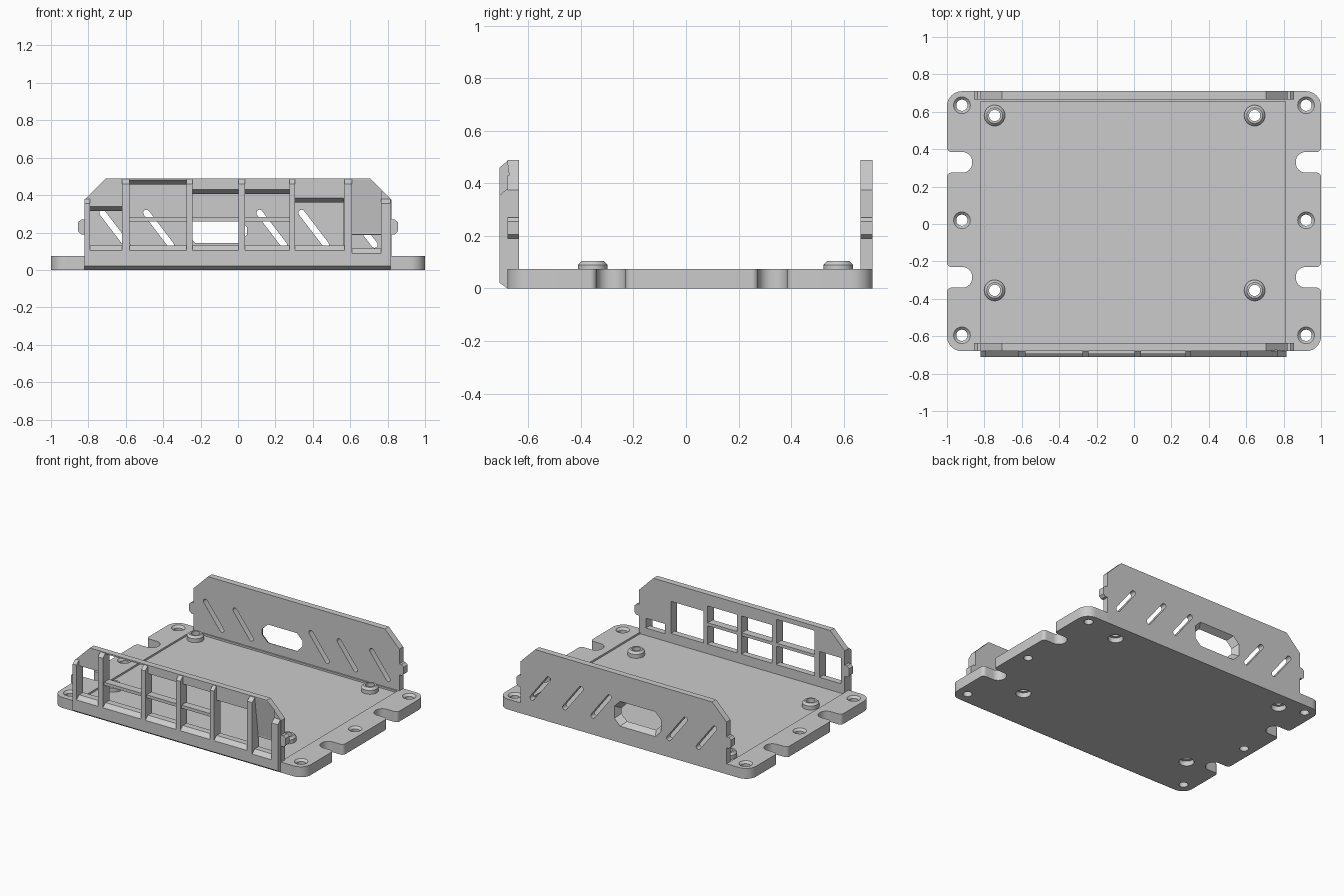
import bpy, bmesh, math
from mathutils import Vector

old = bpy.data.objects.get("Cube")
if old:
    bpy.data.objects.remove(old, do_unlink=True)

grey = bpy.data.materials.new("plain grey")
grey.use_nodes = True
grey.diffuse_color = (0.6, 0.6, 0.6, 1)
grey.node_tree.nodes["Principled BSDF"].inputs["Base Color"].default_value = grey.diffuse_color


def finish(name, bm):
    bmesh.ops.recalc_face_normals(bm, faces=bm.faces)
    mesh = bpy.data.meshes.new(name)
    bm.to_mesh(mesh)
    bm.free()
    mesh.materials.append(grey)
    ob = bpy.data.objects.new(name, mesh)
    bpy.context.collection.objects.link(ob)
    return ob


def add_prism(bm, points, axis, low, high):
    """Extrude a 2D outline along one axis."""
    def place(p):
        v = list(p)
        v.insert("xyz".index(axis), low)
        return v
    face = bm.faces.new([bm.verts.new(place(p)) for p in points])
    shift = [0, 0, 0]
    shift["xyz".index(axis)] = high - low
    new = bmesh.ops.extrude_face_region(bm, geom=[face])["geom"]
    bmesh.ops.translate(bm, vec=shift, verts=[v for v in new if isinstance(v, bmesh.types.BMVert)])


def add_rings(bm, profile, x, y, closed, steps=32):
    """Revolve a radius/height profile; closed makes a tube, open a capped solid."""
    rings = [[bm.verts.new((x + r * math.cos(math.tau * i / steps), y + r * math.sin(math.tau * i / steps), z))
              for i in range(steps)] for r, z in profile]
    pairs = list(zip(rings, rings[1:]))
    if closed:
        pairs.append((rings[-1], rings[0]))
    else:
        bm.faces.new(rings[0])
        bm.faces.new(rings[-1])
    for a, b in pairs:
        for i in range(steps):
            k = (i + 1) % steps
            bm.faces.new((a[i], a[k], b[k], b[i]))


def rounded(corners, steps=8):
    """Outline from (x, y, radius) corners, rounded by arcs."""
    out = []
    for i, (x, y, r) in enumerate(corners):
        p = Vector((x, y))
        a = (Vector(corners[i - 1][:2]) - p).normalized()
        b = (Vector(corners[(i + 1) % len(corners)][:2]) - p).normalized()
        half = a.angle(b) / 2
        centre = p + (a + b).normalized() * r / math.sin(half)
        start = (p + a * r / math.tan(half) - centre).normalized()
        end = (p + b * r / math.tan(half) - centre).normalized()
        sweep = start.angle(end)
        for s in range(steps + 1):
            t = s / steps
            d = start * math.sin((1 - t) * sweep) + end * math.sin(t * sweep)
            out.append(tuple(centre + d.normalized() * r))
    return out


def cut(ob, bm):
    cutter = finish("cutter", bm)
    cutter.hide_render = True
    mod = ob.modifiers.new("cut", "BOOLEAN")
    mod.operation, mod.solver, mod.object = "DIFFERENCE", "EXACT", cutter
    deps = bpy.context.evaluated_depsgraph_get()
    mesh = bpy.data.meshes.new_from_object(ob.evaluated_get(deps))
    ob.modifiers.clear()
    ob.data = mesh
    bpy.data.objects.remove(cutter, do_unlink=True)


def smooth(ob):
    bpy.ops.object.select_all(action="DESELECT")
    ob.select_set(True)
    bpy.context.view_layer.objects.active = ob
    bpy.ops.object.shade_smooth_by_angle(angle=math.radians(30))


def rect(a0, a1, b0, b1):
    return [(a0, b0), (a1, b0), (a1, b1), (a0, b1)]


# Base plate with rounded corners and side notches
FRONT, BACK, TOP = -0.68, 0.71, 0.075
side = [(1, FRONT, 0.08)]
for y in (-0.285, 0.33):
    side += [(1, y - 0.055, 0.025), (0.865, y - 0.055, 0.052),
             (0.865, y + 0.055, 0.052), (1, y + 0.055, 0.025)]
side.append((1, BACK, 0.08))
bm = bmesh.new()
add_prism(bm, rounded(side + [(-x, y, r) for x, y, r in reversed(side)]), "z", 0, TOP)
base = finish("base_plate", bm)

# Shallow floor recess
FLOOR = 0.062
bm = bmesh.new()
add_prism(bm, rect(-0.82, 0.81, -0.66, 0.655), "z", FLOOR, 0.2)
cut(base, bm)

# Countersunk edge holes and counterbored standoff holes
posts = [(x, y) for x in (-0.745, 0.645) for y in (-0.355, 0.58)]
bm = bmesh.new()
for x in (-0.92, 0.92):
    for y in (-0.595, 0.02, 0.635):
        add_rings(bm, [(0.03, -0.1), (0.03, 0.06), (0.045, TOP), (0.045, 0.1)], x, y, False)
for x, y in posts:
    add_rings(bm, [(0.05, -0.1), (0.05, 0.035), (0.03, 0.035), (0.03, 0.1)], x, y, False)
cut(base, bm)
smooth(base)

# Chamfered standoffs
for i, (x, y) in enumerate(posts):
    bm = bmesh.new()
    add_rings(bm, [(0.03, FLOOR), (0.056, FLOOR), (0.056, 0.09), (0.042, 0.105), (0.03, 0.105)], x, y, True)
    smooth(finish(f"standoff_{i + 1}", bm))

# Panel outline with clipped top corners and side latch bumps
half = [(0.82, 0), (0.82, 0.19), (0.838, 0.19), (0.855, 0.205), (0.855, 0.255),
        (0.838, 0.27), (0.82, 0.27), (0.82, 0.375), (0.705, 0.49)]
outline = half + [(-x, z) for x, z in reversed(half)]


def panel(name, y0, y1):
    bm = bmesh.new()
    add_prism(bm, outline, "y", y0, y1)
    return finish(name, bm)


# Back panel with slanted slots
back = panel("back_panel", 0.665, BACK)
bm = bmesh.new()
lean = Vector((0.065, -0.085))
wide = Vector((0.085, 0.065)).normalized() * 0.017
for x in (-0.66, -0.425, 0.18, 0.405, 0.665):
    mid = Vector((x, 0.22))
    ring = [mid + s * (lean + wide * math.cos(a) + lean.normalized() * 0.017 * math.sin(a))
            for s in (1, -1) for a in [math.pi * k / 8 for k in range(9)]]
    add_prism(bm, [tuple(p) for p in ring], "y", 0.6, 0.8)

# Clipped window that widens toward the outside
corners = []
for y, grow in ((0.66, 0), (0.715, 0.03)):
    w, h, c = 0.158 + grow, 0.062 + grow, 0.045
    for sx in (-1, 1):
        for sz in (-1, 1):
            for dx, dz in ((w - c, h), (w, h - c)):
                corners.append(bm.verts.new((-0.112 + sx * dx, y, 0.208 + sz * dz)))
bmesh.ops.convex_hull(bm, input=corners)
cut(back, bm)
smooth(back)

# Front panel with a row of openings that taper inward
front = panel("front_panel", FRONT, -0.635)
cells = [(-0.79, -0.62, 0.13, 0.34), (-0.58, -0.275, 0.13, 0.48), (-0.242, 0.003, 0.13, 0.43),
         (0.037, 0.275, 0.13, 0.43), (0.305, 0.565, 0.13, 0.385), (0.61, 0.765, 0.115, 0.21)]
bm = bmesh.new()
for x0, x1, low, top in cells:
    add_prism(bm, [(-0.69, low), (-0.62, low), (-0.62, top - 0.032), (-0.69, top + 0.005)], "x", x0, x1)
cut(front, bm)

# Sloped pocket above the small opening
bm = bmesh.new()
add_prism(bm, [(-0.7, 0.15), (-0.641, 0.15), (-0.641, 0.2), (FRONT, 0.48), (-0.7, 0.48)], "x", 0.61, 0.765)
cut(front, bm)

# Sloping sill in two heights, and chamfered ribs
NOSE = -0.71
for name, x0, x1, low in (("long_sill", -0.82, 0.59, 0.13), ("short_sill", 0.59, 0.815, 0.115)):
    bm = bmesh.new()
    add_prism(bm, [(FRONT, 0), (NOSE, 0.022), (NOSE, low - 0.026), (FRONT, low)], "x", x0, x1)
    finish(name, bm)
ribs = [(-0.82, -0.79, 0.38), (-0.62, -0.58, 0.485), (-0.275, -0.242, 0.485), (0.003, 0.037, 0.485),
        (0.275, 0.305, 0.485), (0.57, 0.61, 0.485), (0.765, 0.815, 0.38)]
for i, (x0, x1, top) in enumerate(ribs):
    bm = bmesh.new()
    add_prism(bm, [(FRONT, 0.05), (NOSE, 0.05), (NOSE, top - 0.025), (FRONT, top)], "x", x0, x1)
    finish(f"front_rib_{i + 1}", bm)

# Cross bar through the middle openings
bm = bmesh.new()
add_prism(bm, rect(-0.695, -0.64, 0.26, 0.282), "x", -0.59, 0.285)
finish("cross_bar", bm)
